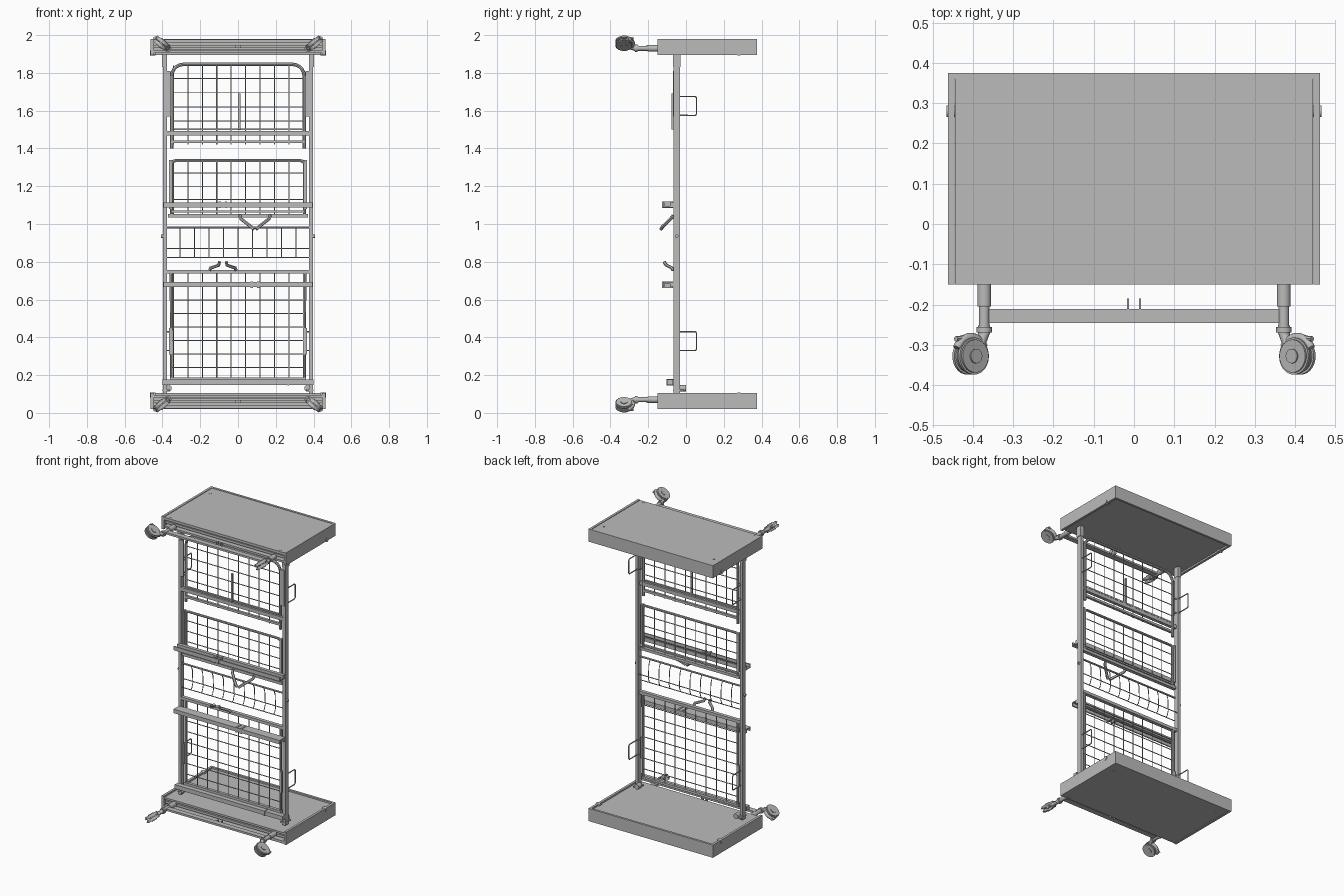
import bpy, bmesh, math
from mathutils import Vector, Matrix

cube = bpy.data.objects.get("Cube")
if cube:
    bpy.data.objects.remove(cube)

grey = bpy.data.materials.new("painted steel grey")
grey.use_nodes = True
grey.diffuse_color = (0.5, 0.5, 0.5, 1)
grey.node_tree.nodes["Principled BSDF"].inputs["Base Color"].default_value = (0.5, 0.5, 0.5, 1)


def add(name, mesh, smooth=False):
    mesh.materials.clear()
    mesh.materials.append(grey)
    ob = bpy.data.objects.new(name, mesh)
    bpy.context.collection.objects.link(ob)
    if smooth:
        bpy.ops.object.select_all(action='DESELECT')
        ob.select_set(True)
        bpy.context.view_layer.objects.active = ob
        bpy.ops.object.shade_smooth_by_angle(angle=math.radians(40))
    return ob


def box(name, x, y, z):
    """Box from its low and high limits on each axis."""
    bm = bmesh.new()
    size = Matrix.Diagonal((x[1] - x[0], y[1] - y[0], z[1] - z[0], 1))
    mid = Matrix.Translation([sum(a) / 2 for a in (x, y, z)])
    bmesh.ops.create_cube(bm, size=1, matrix=mid @ size)
    me = bpy.data.meshes.new(name)
    bm.to_mesh(me)
    bm.free()
    return add(name, me)


def disc(name, centre, axis, radius, depth, sides=24, bevel=0):
    """Cylinder along any axis, with optional rounded rims."""
    bm = bmesh.new()
    turn = Vector(axis).to_track_quat('Z', 'Y').to_matrix().to_4x4()
    bmesh.ops.create_cone(bm, cap_ends=True, segments=sides, radius1=radius, radius2=radius,
                          depth=depth, matrix=Matrix.Translation(centre) @ turn)
    if bevel:
        rims = [e for e in bm.edges if any(len(f.verts) > 4 for f in e.link_faces)]
        bmesh.ops.bevel(bm, geom=rims, offset=bevel, segments=2, affect='EDGES')
    me = bpy.data.meshes.new(name)
    bm.to_mesh(me)
    bm.free()
    return add(name, me, True)


def tubes(name, paths, radius, cyclic=False, res=1):
    """Round rods swept along one or more point paths."""
    cu = bpy.data.curves.new(name, 'CURVE')
    cu.dimensions = '3D'
    cu.bevel_depth = radius
    cu.bevel_resolution = res
    cu.use_fill_caps = True
    for path in paths:
        sp = cu.splines.new('POLY')
        sp.points.add(len(path) - 1)
        for p, co in zip(sp.points, path):
            p.co = (*co, 1)
        sp.use_cyclic_u = cyclic
    tmp = bpy.data.objects.new(name + "_path", cu)
    bpy.context.collection.objects.link(tmp)
    me = bpy.data.meshes.new_from_object(tmp.evaluated_get(bpy.context.evaluated_depsgraph_get()))
    bpy.data.objects.remove(tmp)
    return add(name, me, True)


def arch(half, low, high, r, y):
    """Open-bottomed frame with two rounded corners at the top."""
    pts = [(-half, y, low)]
    for side, start in ((-1, 180), (1, 90)):
        for k in range(6):
            a = math.radians(start - 18 * k)
            pts.append((side * (half - r) + r * math.cos(a), y, high - r + r * math.sin(a)))
    return pts + [(half, y, low)]


def grid(name, half, low, high, first_row, rows, pitch):
    """Wire mattress mesh: uprights and cross wires."""
    step = 0.0765
    xs = [-0.342 + step * i for i in range(10)]
    up = [[(x, -0.052, low), (x, -0.052, high)] for x in xs if abs(x) < half]
    across = [[(-half, -0.047, first_row + pitch * i), (half, -0.047, first_row + pitch * i)]
              for i in range(rows)]
    tubes(name, up + across, 0.0028)


# Head and foot boards, mirrored about mid height
for end, flip in (("head", lambda z: z), ("foot", lambda z: 2 - z)):
    def span(a, b):
        return tuple(sorted((flip(a), flip(b))))
    box(end + "_outer_panel", (-0.445, 0.445), (-0.15, 0.36), span(1.96, 1.977))
    box(end + "_inner_panel", (-0.445, 0.445), (-0.145, 0.36), span(1.905, 1.918))
    box(end + "_core_rail", (-0.445, 0.445), (-0.135, -0.115), span(1.931, 1.947))
    box(end + "_back_trim", (-0.462, 0.462), (0.36, 0.375), span(1.895, 1.98))
    box(end + "_cross_rail", (-0.36, 0.36), (-0.246, -0.211), span(1.921, 1.934))
    for s in (-1, 1):
        box(end + "_side_trim", tuple(sorted((s * 0.446, s * 0.462))), (-0.15, 0.36), span(1.895, 1.98))
        box(end + "_stop_tab", (s * 0.015 - 0.002, s * 0.015 + 0.002), (-0.211, -0.185), span(1.922, 1.945))
        disc(end + "_side_knob", (s * 0.452, 0.28, flip(1.905)), (1, 0, 0), 0.014, 0.028)
        for y in (0.288, -0.132):
            disc(end + "_panel_screw", (s * 0.408, y, flip(1.977)), (0, 0, 1), 0.007, 0.004, 16)
        # Caster stem, fork, twin wheels and brake pedal
        disc(end + "_leg_sleeve", (s * 0.372, -0.175, flip(1.93)), (0, 1, 0), 0.017, 0.06)
        disc(end + "_leg_tube", (s * 0.372, -0.225, flip(1.93)), (0, 1, 0), 0.013, 0.09)
        out = Vector((s * 0.78, 0, flip(1) - 1 + (0.62 if end == "head" else -0.62)))
        out.normalize()
        axle = out.cross(Vector((0, 1, 0)))
        hub = Vector((s * 0.372, -0.328, flip(1.93))) + out * 0.043
        for k in (-1, 1):
            disc(end + "_caster_wheel", hub + axle * 0.011 * k, axle, 0.046, 0.018, 28, 0.005)
            disc(end + "_caster_hub", hub + axle * 0.021 * k, axle, 0.018, 0.006)
        disc(end + "_caster_axle", hub, axle, 0.012, 0.03)
        disc(end + "_caster_collar", (s * 0.372, -0.263, flip(1.93)), (0, 1, 0), 0.019, 0.022, 20, 0.004)
        stem = Vector((s * 0.372, -0.272, flip(1.93)))
        tubes(end + "_caster_fork", [[stem, stem + Vector((0, -0.025, 0)) + out * 0.012, hub]], 0.013, res=3)
        cover = [hub + 0.047 * (out * math.cos(a) + Vector((0, math.sin(a), 0)))
                 for a in [math.radians(25 + 14 * i) for i in range(10)]]
        tubes(end + "_caster_cover", [cover], 0.011, res=3)
        tip = hub + out * 0.035 + Vector((0, 0.043, 0))
        tubes(end + "_brake_pedal", [[hub + Vector((0, 0.05, 0)), tip, tip + out * 0.012]], 0.007, res=2)

# Long side rails with small fittings
for s in (-1, 1):
    def sx(a, b):
        return tuple(sorted((s * a, s * b)))
    box("side_rail", sx(0.377, 0.398), (-0.065, -0.032), (0.10, 1.90))
    box("back_side_plate", sx(0.357, 0.39), (-0.069, -0.062), (1.57, 1.81))
    box("seat_side_plate", sx(0.353, 0.366), (-0.062, -0.04), (1.08, 1.34))
    box("leg_side_plate", sx(0.353, 0.366), (-0.062, -0.04), (0.31, 0.45))
    disc("rail_peg", (s * 0.395, -0.049, 0.935), (1, 0, 0), 0.009, 0.026)
    disc("foot_roller", (s * 0.368, -0.018, 0.13), (0, 1, 0), 0.017, 0.034)
    box("foot_bracket", sx(0.36, 0.40), (-0.07, -0.01), (0.115, 0.123))
    box("head_bracket", sx(0.375, 0.402), (-0.068, -0.03), (1.83, 1.90))
    # Mattress retainer loops
    for low, high in ((1.575, 1.675), (0.33, 0.43)):
        tubes("mattress_loop", [[(s * 0.362, -0.05, low), (s * 0.385, -0.04, low), (s * 0.385, 0.05, low),
                                 (s * 0.385, 0.056, low + 0.008), (s * 0.385, 0.056, high - 0.008),
                                 (s * 0.385, 0.05, high), (s * 0.385, -0.04, high),
                                 (s * 0.362, -0.05, high)]], 0.004)

# Cross rails between the side rails: name, half width, y limits, z limits
for name, half, ys, zs in (
        ("back_cross_rail", 0.39, (-0.066, -0.045), (1.468, 1.492)),
        ("back_hinge_bar", 0.35, (-0.062, -0.045), (1.428, 1.443)),
        ("back_upper_bar", 0.34, (-0.062, -0.05), (1.497, 1.506)),
        ("upper_hinge_rail", 0.394, (-0.085, -0.062), (1.088, 1.114)),
        ("upper_hinge_lip", 0.394, (-0.12, -0.08), (1.088, 1.094)),
        ("upper_hinge_front", 0.394, (-0.122, -0.114), (1.088, 1.114)),
        ("seat_end_bar", 0.37, (-0.064, -0.04), (1.035, 1.053)),
        ("leg_start_bar", 0.38, (-0.064, -0.04), (0.738, 0.757)),
        ("lower_hinge_rail", 0.394, (-0.085, -0.062), (0.666, 0.692)),
        ("lower_hinge_lip", 0.394, (-0.12, -0.08), (0.686, 0.692)),
        ("lower_hinge_front", 0.394, (-0.122, -0.114), (0.666, 0.692)),
        ("foot_cross_rail", 0.40, (-0.10, -0.068), (0.148, 0.176)),
        ("foot_end_bar", 0.36, (-0.062, -0.042), (0.172, 0.188)),
        ("seat_inner_bar", 0.35, (-0.06, -0.046), (1.062, 1.072))):
    box(name, (-half, half), ys, zs)

# Sleeping surface frames and wire mesh
tubes("back_frame", [arch(0.35, 1.40, 1.845, 0.06, -0.05)], 0.009, res=2)
tubes("seat_frame", [arch(0.352, 1.05, 1.335, 0.02, -0.05)], 0.008, res=2)
tubes("leg_frame", [[(-0.353, -0.05, 0.74), (-0.353, -0.05, 0.18), (0.353, -0.05, 0.18),
                     (0.353, -0.05, 0.74)]], 0.009, res=2)
grid("back_mesh", 0.345, 1.42, 1.84, 1.545, 4, 0.075)
grid("seat_mesh", 0.345, 1.05, 1.335, 1.13, 3, 0.07)
grid("leg_mesh", 0.35, 0.18, 0.74, 0.24, 7, 0.0715)

# Middle section: bowed uprights on three cross wires
mid = [[(-0.384 + 0.0768 * i, y, z) for y, z in ((-0.06, 0.985), (-0.045, 0.95), (-0.04, 0.86),
                                              (-0.05, 0.83), (-0.062, 0.822))] for i in range(11)]
mid += [[(-0.384, y, z), (0.384, y, z)] for y, z in ((-0.04, 0.87), (-0.062, 0.822))]
tubes("middle_mesh", mid, 0.0028)
tubes("middle_top_rod", [[(-0.39, -0.058, 0.982), (0.39, -0.058, 0.982)]], 0.006, res=2)

# Back rest support strip and rail clips
box("support_strip", (0.001, 0.012), (-0.076, -0.066), (1.50, 1.69))
for x, z in ((-0.08, 1.101), (0.09, 0.679)):
    for dx in (-0.017, 0.017):
        box("rail_clip", (x + dx - 0.006, x + dx + 0.006), (-0.126, -0.07), (z - 0.017, z + 0.017))
box("foot_clip", (0.262, 0.27), (-0.104, -0.066), (0.145, 0.179))

# Splayed lever arms
for s in (-1, 1):
    tubes("upper_lever", [[(0.09 + s * 0.08, -0.068, 1.045), (0.09 + s * 0.075, -0.08, 1.028),
                           (0.09 + s * 0.02, -0.125, 0.985), (0.09 + s * 0.006, -0.132, 0.972)]], 0.009)
    tubes("lower_lever", [[(-0.08 + s * 0.07, -0.068, 0.755), (-0.08 + s * 0.065, -0.075, 0.767),
                           (-0.08 + s * 0.022, -0.105, 0.782), (-0.08 + s * 0.018, -0.115, 0.8)]], 0.009)
